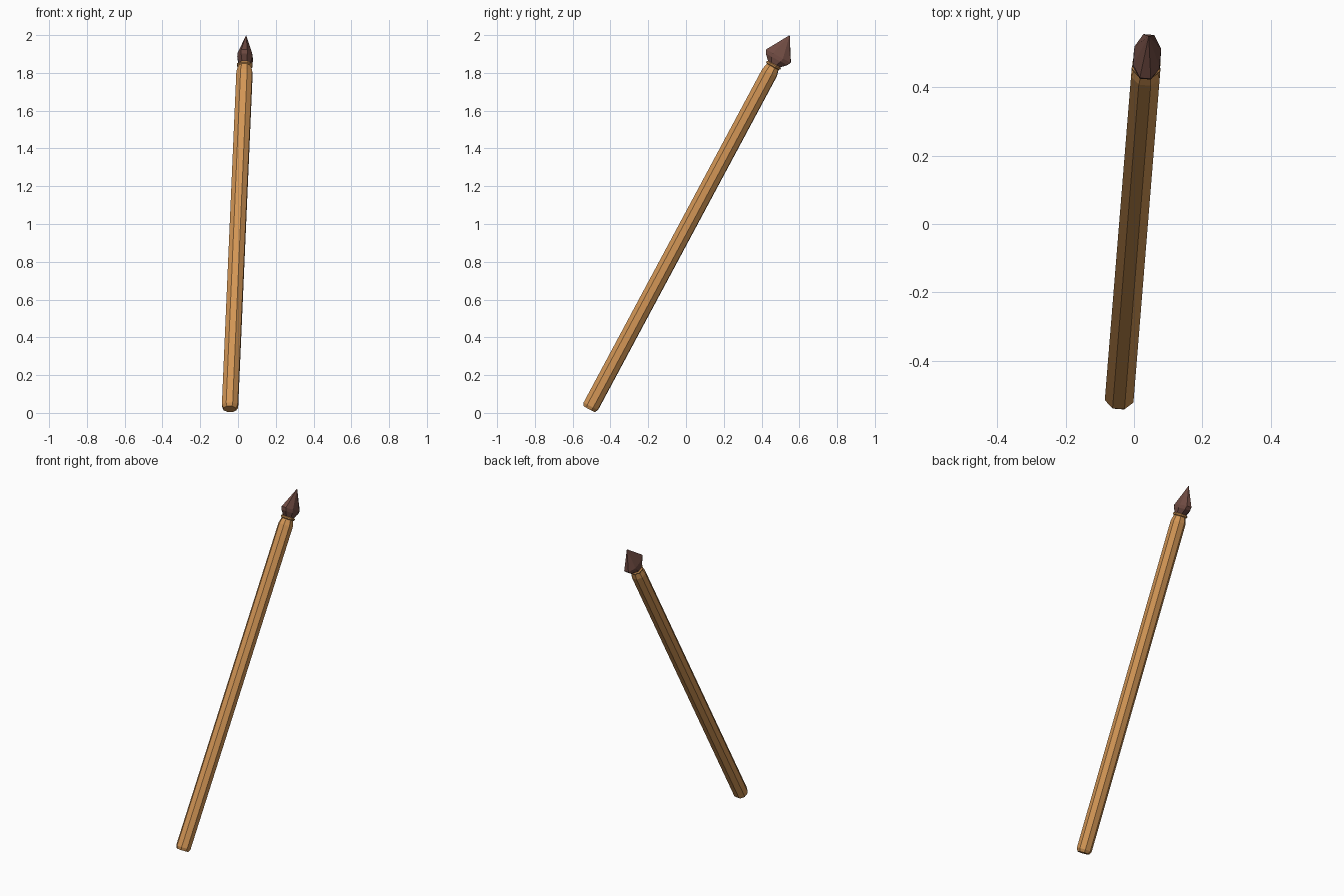
import bpy, bmesh, math
from mathutils import Vector, Matrix

if "Cube" in bpy.data.objects:
    bpy.data.objects.remove(bpy.data.objects["Cube"])

N = 8
BASE = Vector((-0.043, -0.512, 0.02))
TIP = Vector((0.043, 0.549, 2.0))
axis = (TIP - BASE).normalized()
side = axis.cross(Vector((0, 0, 1))).normalized()
up = side.cross(axis).normalized()
LENGTH = (TIP - BASE).length
# local x = sideways, local y = lean direction, local z = along the spear
FRAME = Matrix((side, up, axis)).transposed().to_4x4()
FRAME.translation = BASE


def material(name, rgb):
    m = bpy.data.materials.new(name)
    m.diffuse_color = (*rgb, 1)
    m.use_nodes = True
    m.node_tree.nodes["Principled BSDF"].inputs["Base Color"].default_value = m.diffuse_color
    return m


def lathe(name, rings, mat):
    """Flat-faced octagonal rings (height, x radius, y radius); radius 0 makes a point."""
    bm = bmesh.new()
    loops = []
    for z, rx, ry in rings:
        if rx == 0:
            loops.append([bm.verts.new((0, 0, z))] * N)
        else:
            loops.append([bm.verts.new((rx * math.cos((i + 0.5) * math.tau / N),
                                        ry * math.sin((i + 0.5) * math.tau / N), z))
                          for i in range(N)])
    for a, b in zip(loops, loops[1:]):
        for i in range(N):
            j = (i + 1) % N
            quad = list(dict.fromkeys((a[i], a[j], b[j], b[i])))
            bm.faces.new(quad)
    for loop in (loops[0], loops[-1]):
        if loop[0] is not loop[1]:
            bm.faces.new(loop)
    bmesh.ops.recalc_face_normals(bm, faces=bm.faces)
    me = bpy.data.meshes.new(name)
    bm.to_mesh(me)
    bm.free()
    me.materials.append(mat)
    ob = bpy.data.objects.new(name, me)
    ob.matrix_world = FRAME
    bpy.context.collection.objects.link(ob)


wood = material("wood", (0.64, 0.30, 0.09))
stone = material("dark_stone", (0.16, 0.07, 0.055))

# Shaft with bevelled butt and tapered neck
R = 0.0455
lathe("shaft", [(0, 0.036, 0.036), (0.018, R, R), (LENGTH - 0.225, R, R),
                (LENGTH - 0.185, 0.035, 0.035), (LENGTH - 0.16, 0.035, 0.035)], wood)

# Thin binding ring below the head
lathe("binding_ring", [(LENGTH - 0.190, 0.037, 0.037), (LENGTH - 0.185, 0.044, 0.044),
                       (LENGTH - 0.178, 0.044, 0.044), (LENGTH - 0.173, 0.037, 0.037)], wood)

# Flattened spear head
lathe("spear_head", [(LENGTH - 0.177, 0.034, 0.036), (LENGTH - 0.145, 0.043, 0.070),
                     (LENGTH - 0.125, 0.042, 0.079), (LENGTH, 0, 0)], stone)
